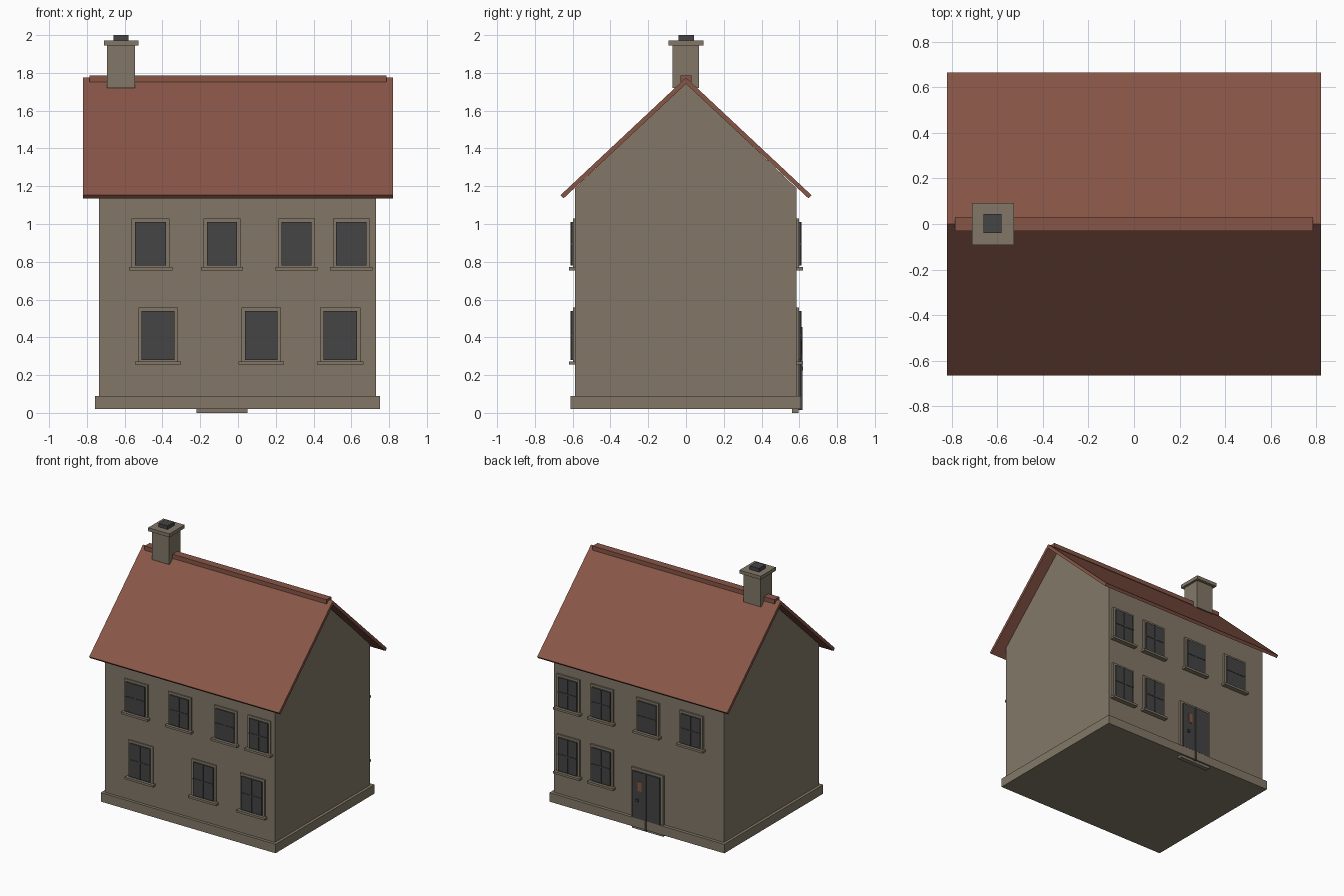
import bpy
import bmesh

cube = bpy.data.objects.get("Cube")
if cube:
    bpy.data.objects.remove(cube)


def material(name, color):
    m = bpy.data.materials.new(name)
    m.use_nodes = True
    m.diffuse_color = (*color, 1)
    m.node_tree.nodes["Principled BSDF"].inputs["Base Color"].default_value = (*color, 1)
    return m


STONE = material("stone", (0.225, 0.187, 0.137))
TILE = material("red tile", (0.245, 0.092, 0.062))
DARK = material("dark grey", (0.058, 0.058, 0.059))


def prism(name, profile, x0, x1, mat):
    """Extrude a closed (y, z) profile along x."""
    bm = bmesh.new()
    face = bm.faces.new([bm.verts.new((x0, y, z)) for y, z in profile])
    out = bmesh.ops.extrude_face_region(bm, geom=[face])
    verts = [v for v in out["geom"] if isinstance(v, bmesh.types.BMVert)]
    bmesh.ops.translate(bm, verts=verts, vec=(x1 - x0, 0, 0))
    bmesh.ops.recalc_face_normals(bm, faces=bm.faces)
    mesh = bpy.data.meshes.new(name)
    bm.to_mesh(mesh)
    bm.free()
    mesh.materials.append(mat)
    obj = bpy.data.objects.new(name, mesh)
    bpy.context.collection.objects.link(obj)
    return obj


def box(name, x0, x1, y0, y1, z0, z1, mat):
    return prism(name, [(y0, z0), (y1, z0), (y1, z1), (y0, z1)], x0, x1, mat)


def wall_box(name, side, x0, x1, depth, z0, z1, mat):
    """Box standing out from the front (-1) or back (1) wall."""
    ya, yb = sorted((side * 0.57, side * (0.586 + depth)))
    return box(name, x0, x1, ya, yb, z0, z1, mat)


def window(name, side, x0, x1, z0, z1, sill):
    mid_x, mid_z = (x0 + x1) / 2, (z0 + z1) / 2
    wall_box(name + "_surround", side, x0 - 0.018, x1 + 0.018, 0.012, z0 - 0.01, z1 + 0.018, STONE)
    wall_box(name + "_pane", side, x0, x1, 0.022, z0, z1, DARK)
    wall_box(name + "_upright_bar", side, mid_x - 0.005, mid_x + 0.005, 0.026, z0, z1, DARK)
    wall_box(name + "_cross_bar", side, x0, x1, 0.026, mid_z - 0.005, mid_z + 0.005, DARK)
    wall_box(name + "_sill", side, x0 - sill, x1 + sill, 0.034, z0 - 0.025, z0 - 0.008, STONE)


# Walls with gables, plinth and doorstep
prism("house_walls", [(-0.588, 0.03), (0.584, 0.03), (0.584, 1.19), (0, 1.75), (-0.588, 1.19)],
      -0.735, 0.73, STONE)
box("plinth", -0.757, 0.752, -0.611, 0.609, 0.02, 0.09, STONE)
box("doorstep", -0.22, 0.05, 0.56, 0.595, 0, 0.025, STONE)

# Roof slopes and ridge
for side, name in ((-1, "front_roof"), (1, "back_roof")):
    prism(name, [(0, 1.775), (side * 0.664, 1.153), (side * 0.648, 1.136), (0, 1.742)],
          -0.82, 0.82, TILE)
box("ridge_cap", -0.785, 0.785, -0.03, 0.03, 1.752, 1.785, TILE)

# Chimney
box("chimney_stack", -0.693, -0.545, -0.072, 0.07, 1.72, 1.95, STONE)
box("chimney_cap", -0.71, -0.527, -0.093, 0.093, 1.945, 1.972, STONE)
box("chimney_pot", -0.66, -0.58, -0.04, 0.043, 1.96, 2.0, DARK)

# Windows
columns = [(-0.545, -0.38), (-0.165, -0.005), (0.23, 0.39), (0.52, 0.68)]
for i, (x0, x1) in enumerate(columns):
    for side, face in ((-1, "front"), (1, "back")):
        window(f"{face}_upper_window_{i}", side, x0, x1, 0.78, 1.01, 0.032)
for i, (x0, x1) in enumerate([(-0.51, -0.335), (0.037, 0.21), (0.453, 0.63)]):
    window(f"front_lower_window_{i}", -1, x0, x1, 0.28, 0.54, 0.034)
for i, (x0, x1) in enumerate(columns[2:]):
    window(f"back_lower_window_{i}", 1, x0, x1, 0.28, 0.54, 0.032)

# Back door
wall_box("door_surround", 1, -0.222, 0.058, 0.012, 0.08, 0.475, STONE)
wall_box("door", 1, -0.2, 0.038, 0.024, 0.09, 0.455, DARK)
wall_box("door_centre_strip", 1, -0.085, -0.073, 0.03, 0.015, 0.455, DARK)
wall_box("door_plate", 1, -0.045, -0.01, 0.028, 0.31, 0.385, TILE)
wall_box("door_knob", 1, -0.018, 0.002, 0.034, 0.225, 0.245, DARK)
